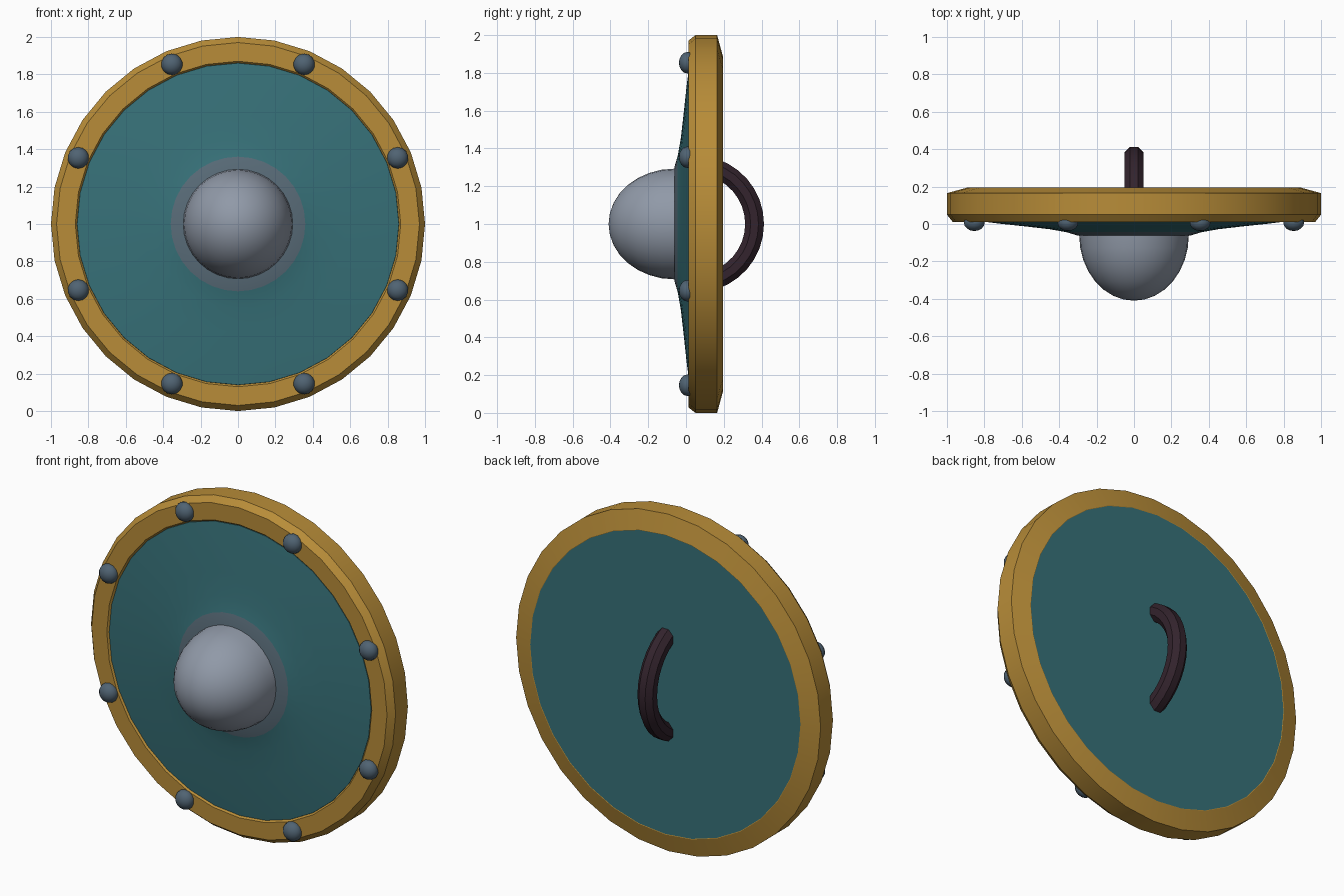
import bpy, bmesh, math
from mathutils import Matrix, Vector

if "Cube" in bpy.data.objects:
    bpy.data.objects.remove(bpy.data.objects["Cube"])

CENTRE = Vector((0, 0, 1))


def material(name, rgb):
    m = bpy.data.materials.new(name)
    m.diffuse_color = (*rgb, 1)
    m.use_nodes = True
    m.node_tree.nodes["Principled BSDF"].inputs["Base Color"].default_value = m.diffuse_color
    return m


gold = material("gold", (0.48, 0.265, 0.04))
teal = material("teal", (0.038, 0.165, 0.19))
steel = material("steel", (0.28, 0.32, 0.39))
slate = material("slate", (0.08, 0.125, 0.17))
worn = material("grey_teal", (0.10, 0.15, 0.19))
leather = material("dark_leather", (0.033, 0.017, 0.026))


def finish(name, bm, mats, angle=30):
    bmesh.ops.remove_doubles(bm, verts=bm.verts, dist=1e-5)
    bmesh.ops.recalc_face_normals(bm, faces=bm.faces)
    mesh = bpy.data.meshes.new(name)
    bm.to_mesh(mesh)
    bm.free()
    for m in mats:
        mesh.materials.append(m)
    ob = bpy.data.objects.new(name, mesh)
    bpy.context.collection.objects.link(ob)
    bpy.ops.object.select_all(action='DESELECT')
    ob.select_set(True)
    bpy.context.view_layer.objects.active = ob
    bpy.ops.object.shade_smooth_by_angle(angle=math.radians(angle))
    return ob


def lathe(profile, steps=32, closed=False):
    """Spin (radius, y) points around the shield's front-to-back axis."""
    bm = bmesh.new()
    pts = profile + profile[:1] if closed else profile
    verts = [bm.verts.new(CENTRE + Vector((r, y, 0))) for r, y in pts]
    edges = [bm.edges.new(p) for p in zip(verts, verts[1:])]
    bmesh.ops.spin(bm, geom=verts + edges, cent=CENTRE, axis=(0, 1, 0),
                   angle=math.tau, steps=steps, use_merge=False)
    bmesh.ops.remove_doubles(bm, verts=bm.verts, dist=1e-5)
    return bm


# Rim: bevelled ring
rim = [(0.845, 0.04), (0.87, 0.012), (0.97, 0.012), (1.0, 0.05),
       (1.0, 0.165), (0.89, 0.195), (0.845, 0.18)]
finish("rim", lathe(rim, closed=True), [gold], 25)

# Board: gently raised front, flat back, grey band around the boss
board = [(0, -0.062), (0.30, -0.062), (0.36, -0.044), (0.45, -0.028),
         (0.58, -0.013), (0.72, 0.002), (0.86, 0.02), (0.89, 0.10),
         (0.89, 0.194), (0, 0.194)]
bm = lathe(board)
for f in bm.faces:
    c = f.calc_center_median() - CENTRE
    if c.y < 0 and math.hypot(c.x, c.z) < 0.35:
        f.material_index = 1
finish("board", bm, [teal, worn])

# Boss: half ellipsoid
boss = [(0.293 * math.cos(i * math.pi / 16), -0.06 - 0.35 * math.sin(i * math.pi / 16))
        for i in range(8)] + [(0, -0.41)]
finish("boss", lathe(boss), [steel], 50)

# Rivets: eight flattened balls around the rim
for i in range(8):
    a = math.radians(22.5 + 45 * i)
    bm = bmesh.new()
    place = Matrix.Translation(CENTRE + Vector((0.924 * math.cos(a), 0.008, 0.924 * math.sin(a))))
    bmesh.ops.create_uvsphere(
        bm, u_segments=14, v_segments=8, radius=0.057,
        matrix=place @ Matrix.Diagonal((1, 0.8, 1, 1)) @ Matrix.Rotation(math.pi / 2, 4, 'X'))
    finish(f"rivet_{i + 1}", bm, [slate], 60)

# Handle: arc of eight-sided tube, ends buried in the board
bm = bmesh.new()
centre, tube = CENTRE + Vector((0, 0.05, 0)), 0.054
ring = []
for k in range(8):
    b = math.tau * (k + 0.5) / 8
    ring.append(bm.verts.new(centre + Vector((tube * math.sin(b), 0.313 + tube * math.cos(b), 0))))
face = bm.faces.new(ring)
span = math.radians(72)
bmesh.ops.rotate(bm, verts=ring, cent=centre, matrix=Matrix.Rotation(-span, 3, 'X'))
bmesh.ops.spin(bm, geom=[face], cent=centre, axis=(1, 0, 0), angle=2 * span, steps=14)
finish("handle", bm, [leather], 30)
